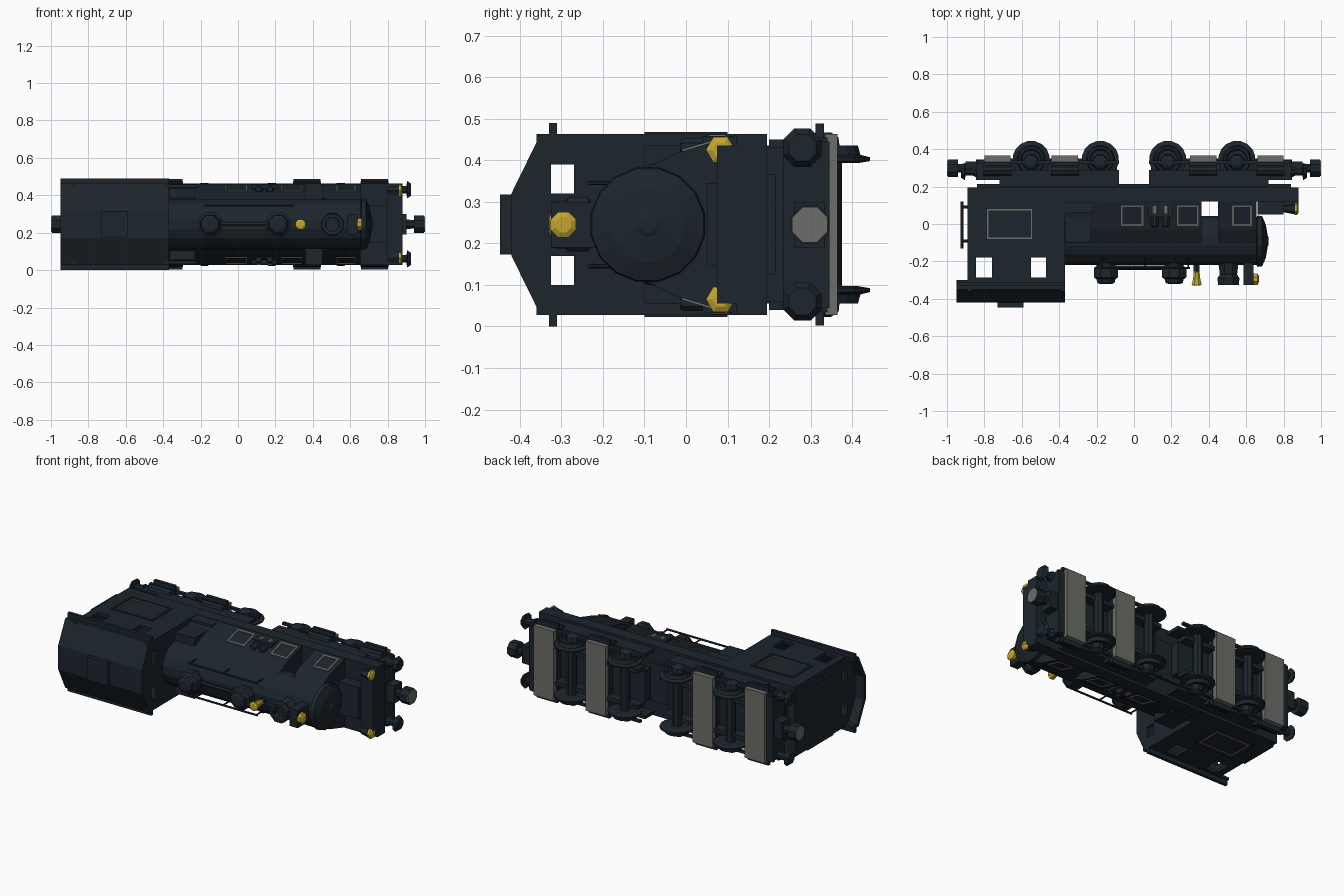
import bpy, bmesh, math
from mathutils import Matrix, Vector

# Locomotive lies on its side: (x length, w sideways, h height) -> world (x, -h, 0.245 + w)
LAY = Matrix.Translation((0, 0, 0.245)) @ Matrix.Rotation(math.radians(90), 4, 'X')


def mat(name, rgb):
    m = bpy.data.materials.new(name)
    m.diffuse_color = (*rgb, 1)
    return m


DARK = mat("dark_paint", (0.012, 0.019, 0.026))
GREY = mat("grey_metal", (0.15, 0.155, 0.14))
GOLD = mat("brass", (0.55, 0.38, 0.03))


def finish(name, bm, m):
    bmesh.ops.recalc_face_normals(bm, faces=bm.faces)
    bm.transform(LAY)
    me = bpy.data.meshes.new(name)
    bm.to_mesh(me)
    bm.free()
    me.materials.append(m)
    ob = bpy.data.objects.new(name, me)
    bpy.context.collection.objects.link(ob)
    return ob


def box(name, x0, x1, w0, w1, h0, h1, m=DARK):
    bm = bmesh.new()
    bmesh.ops.create_cube(bm, size=1)
    for v in bm.verts:
        v.co = Vector(((x0 + x1) / 2 + v.co.x * (x1 - x0),
                       (w0 + w1) / 2 + v.co.y * (w1 - w0),
                       (h0 + h1) / 2 + v.co.z * (h1 - h0)))
    return finish(name, bm, m)


def prism(name, pts, x0, x1, m=DARK):
    """Extrude a (w, h) section along x."""
    bm = bmesh.new()
    a = [bm.verts.new((x0, w, h)) for w, h in pts]
    b = [bm.verts.new((x1, w, h)) for w, h in pts]
    bm.faces.new(a)
    bm.faces.new(b)
    for i in range(len(a)):
        j = (i + 1) % len(a)
        bm.faces.new((a[i], a[j], b[j], b[i]))
    return finish(name, bm, m)


def lathe(name, prof, origin, axis, n=12, m=DARK):
    """Spin an (offset, radius) profile around axis 'x', 'w' or 'h'."""
    bm = bmesh.new()
    rings = []
    for t, r in prof:
        ring = []
        for k in range(n):
            a = 2 * math.pi * (k + 0.5) / n
            p, q = r * math.cos(a), r * math.sin(a)
            co = {'x': (t, p, q), 'w': (p, t, q), 'h': (p, q, t)}[axis]
            ring.append(bm.verts.new(Vector(origin) + Vector(co)))
        rings.append(ring)
    for r0, r1 in zip(rings, rings[1:]):
        for k in range(n):
            bm.faces.new((r0[k], r0[(k + 1) % n], r1[(k + 1) % n], r1[k]))
    bm.faces.new(rings[0])
    bm.faces.new(rings[-1])
    return finish(name, bm, m)


def rod(name, a, b, r=0.006, n=6, m=DARK):
    a, b = Vector(a), Vector(b)
    bm = bmesh.new()
    rot = (b - a).to_track_quat('Z', 'Y').to_matrix().to_4x4()
    bmesh.ops.create_cone(bm, cap_ends=True, segments=n, radius1=r, radius2=r, depth=(b - a).length,
                          matrix=Matrix.Translation((a + b) / 2) @ rot)
    return finish(name, bm, m)


def frame(name, x0, x1, h0, h1, side, t=0.01, m=GREY):
    """Flat trim frame; side(h) gives the sideways position of the panel."""
    for xa, xb, ha, hb in ((x0, x1, h0, h0 + t), (x0, x1, h1 - t, h1),
                           (x0, x0 + t, h0, h1), (x1 - t, x1, h0, h1)):
        ob_pts = [(side(ha), ha), (side(hb), hb), (side(hb) * 0.96, hb), (side(ha) * 0.96, ha)]
        prism(name, ob_pts, xa, xb, m)


W = 0.2175

# Running board and front deck
box("running_board", -0.88, 0.88, -W, W, -0.195, -0.12)
box("main_frame", -0.84, 0.84, -0.12, 0.12, -0.215, -0.19)
box("front_beam", 0.80, 0.88, -0.19, 0.19, -0.12, -0.075)
box("front_step", 0.66, 0.80, -0.1, 0.1, -0.12, -0.05)

# Boiler with smokebox door
lathe("boiler", [(-0.38, 0.134), (0.655, 0.134)], (0, 0, 0.088), 'x', 16)
lathe("smokebox_door", [(0.65, 0.12), (0.66, 0.14), (0.685, 0.137), (0.705, 0.09), (0.715, 0.03),
                        (0.72, 0.02)], (0, 0, 0.092), 'x', 16)

# Sloped housings beside the boiler, with trimmed panels
slope = lambda h: 0.17 - (h - 0.03) * 0.3
HOUSE = [(-0.128, 0.11), (-slope(0.03), 0.03), (-slope(-0.12), -0.12),
         (slope(-0.12), -0.12), (slope(0.03), 0.03), (0.128, 0.11)]
prism("rear_housing", HOUSE, -0.38, 0.36)
prism("front_housing", HOUSE, 0.45, 0.655)
for s in (-1, 1):
    for x0, x1 in ((-0.07, 0.05), (0.23, 0.345), (0.525, 0.63)):
        frame("panel_trim", x0, x1, -0.1, 0.01, lambda h: s * (slope(h) + 0.005), 0.009)
    box("pump_body", 0.075, 0.205, s * 0.15, s * 0.213, -0.12, -0.04)
    for x in (0.11, 0.17):
        lathe("pump_cylinder", [(-0.07, 0.022), (0.05, 0.022), (0.06, 0.015)],
              (x, s * 0.188, -0.045), 'h', 8)
        lathe("pump_band", [(-0.05, 0.0245), (-0.01, 0.0245)], (x, s * 0.194, -0.045), 'h', 8, GREY)
    rod("side_pipe", (0.46, s * 0.17, -0.1), (0.46, s * 0.13, 0.1), 0.012)
    # Top handrails
    rod("top_handrail", (-0.18, s * 0.1, 0.235), (0.3, s * 0.1, 0.235))
    for x in (-0.17, 0.06, 0.29):
        rod("handrail_post", (x, s * 0.1, 0.16), (x, s * 0.1, 0.238), 0.005)
    # Low boxes ahead of the cab
    box("cab_front_box", -0.365, -0.23, s * 0.14, s * 0.19, -0.06, 0.1)
    box("cab_front_ledge", -0.37, -0.22, s * 0.15, s * 0.212, -0.12, -0.06)
    # Front lamps
    lathe("front_lamp_case", [(0.80, 0.02), (0.86, 0.032)], (0, s * 0.18, -0.083), 'x', 6)
    lathe("front_lamp", [(0.86, 0.035), (0.872, 0.035), (0.88, 0.02)], (0, s * 0.18, -0.083), 'x', 6, GOLD)

# Domes, chimney, bell and headlamp
for x in (-0.15, 0.215):
    lathe("dome", [(0.19, 0.055), (0.225, 0.055), (0.235, 0.07), (0.285, 0.07), (0.295, 0.055), (0.315, 0.05),
                   (0.322, 0.03)], (x, 0, 0), 'h', 8)
rod("dome_pipe", (-0.15, 0, 0.235), (0.21, 0, 0.235), 0.012)
lathe("chimney", [(0.19, 0.062), (0.23, 0.055), (0.27, 0.05), (0.29, 0.064), (0.325, 0.06), (0.325, 0.04), (0.28, 0.038)],
      (0.505, 0, 0), 'h', 8)
box("chimney_saddle", 0.585, 0.64, -0.055, 0.055, 0.2, 0.325)
lathe("bell", [(0.25, 0.017), (0.27, 0.018), (0.3, 0.022), (0.325, 0.029), (0.33, 0.018)], (0.335, 0, 0), 'h', 8, GOLD)
rod("bell_stand", (0.335, 0, 0.2), (0.335, 0, 0.26), 0.018)
lathe("headlamp", [(0.64, 0.033), (0.66, 0.033), (0.667, 0.02)], (0, 0, 0.295), 'x', 8, GOLD)

# Cab walls with window openings
for s in (-1, 1):
    a = s * W
    b = s * (W - 0.02)
    box("cab_side", -0.88, -0.37, a, b, -0.195, 0.18)
    for x0, x1 in ((-0.88, -0.845), (-0.76, -0.55), (-0.47, -0.37)):
        box("cab_window_post", x0, x1, a, b, 0.18, 0.285)
    box("cab_side_top", -0.88, -0.37, a, b, 0.285, 0.35)
    frame("cab_side_trim", -0.81, -0.52, -0.1, 0.1, lambda h: s * (W + 0.005), 0.013, DARK)
    frame("cab_side_inner_trim", -0.785, -0.545, -0.08, 0.08, lambda h: s * (W + 0.004), 0.007)
    box("roof_eave", -0.95, -0.37, s * 0.245, s * 0.2, 0.31, 0.33)
    rod("cab_rear_rail", (-0.92, s * 0.19, -0.12), (-0.92, s * 0.19, 0.13), 0.009)
    for h in (-0.09, 0.09):
        rod("cab_rail_bracket", (-0.92, s * 0.19, h), (-0.87, s * 0.19, h), 0.008)
    for x in (-0.89, -0.39):
        box("cab_end_post", x, x + 0.02, s * 0.145, a, 0.27, 0.36)
GABLE = [(-W, 0.325), (-W, 0.345), (-0.075, 0.415), (0.075, 0.415), (W, 0.345), (W, 0.325)]
for x in (-0.89, -0.39):
    box("cab_end_wall", x, x + 0.02, -W, W, -0.195, 0.27)
    box("cab_end_centre", x, x + 0.02, -0.075, 0.075, 0.27, 0.36)
    prism("cab_gable", GABLE, x, x + 0.02)

# Faceted cab roof shell and hatch
prism("cab_roof", [(-W, 0.3), (-W, 0.35), (-0.075, 0.42), (0.075, 0.42), (W, 0.35), (W, 0.3),
                   (0.2, 0.3), (0.2, 0.335), (0.07, 0.4), (-0.07, 0.4), (-0.2, 0.335), (-0.2, 0.3)], -0.95, -0.37)
box("roof_hatch", -0.73, -0.59, -0.072, 0.072, 0.415, 0.447)

# Bogies: frames, wheels, plates
for c in (-1, 1):
    box("bogie_pivot", c * 0.65, c * 0.21, -0.19, 0.19, -0.238, -0.195)
    box("bogie_beam", c * 0.84, c * 0.08, -0.1, 0.1, -0.29, -0.235)
    for s in (-1, 1):
        box("bogie_side_frame", c * 0.72, c * 0.08, s * 0.185, s * 0.205, -0.29, -0.2)
        box("bogie_lower_bar", c * 0.84, c * 0.08, s * 0.195, s * 0.21, -0.34, -0.32)
        box("bogie_inner_beam", c * 0.7, c * 0.09, s * 0.1, s * 0.125, -0.35, -0.28)
    for x in (c * 0.18, c * 0.55):
        rod("axle", (x, -0.18, -0.345), (x, 0.18, -0.345), 0.03, 8)
        for s in (-1, 1):
            lathe("wheel", [(s * 0.148, 0.07), (s * 0.153, 0.1), (s * 0.162, 0.1), (s * 0.168, 0.076), (s * 0.19, 0.07),
                            (s * 0.19, 0.058), (s * 0.18, 0.05)], (x, 0, -0.345), 'w', 16)
            lathe("axle_box", [(s * 0.17, 0.045), (s * 0.21, 0.04), (s * 0.222, 0.02)], (x, 0, -0.33), 'w', 8)
    for x in (c * 0.37, c * 0.73):
        box("under_plate", x - 0.07, x + 0.07, -W, W, -0.365, -0.335, GREY)
        box("step_plate", x - 0.072, x + 0.072, -0.243, 0.243, -0.332, -0.312)
        box("equipment_box", x - 0.068, x + 0.068, -0.2, 0.2, -0.312, -0.235)
        for s in (-1, 1):
            rod("side_cylinder", (x - 0.075, s * 0.2, -0.285), (x + 0.075, s * 0.2, -0.285), 0.028, 8)
    # Buffers and coupler
    box("bogie_end_beam", c * 0.80, c * 0.845, -0.2, 0.2, -0.345, -0.235)
    for s in (-1, 1):
        lathe("buffer", [(c * 0.84, 0.034), (c * 0.865, 0.022), (c * 0.9, 0.022), (c * 0.905, 0.05), (c * 0.925, 0.035)],
              (0, s * 0.185, -0.28), 'x', 8)
    lathe("coupler", [(c * 0.84, 0.03), (c * 0.94, 0.025), (c * 0.942, 0.05), (c * 0.995, 0.05)],
          (0, 0, -0.298), 'x', 8)
    lathe("coupler_face", [(c * 0.995, 0.046), (c * 1.0, 0.046)], (0, 0, -0.298), 'x', 8, GREY)
    box("coupler_pocket", c * 0.84, c * 0.9, -0.055, 0.055, -0.335, -0.26)
